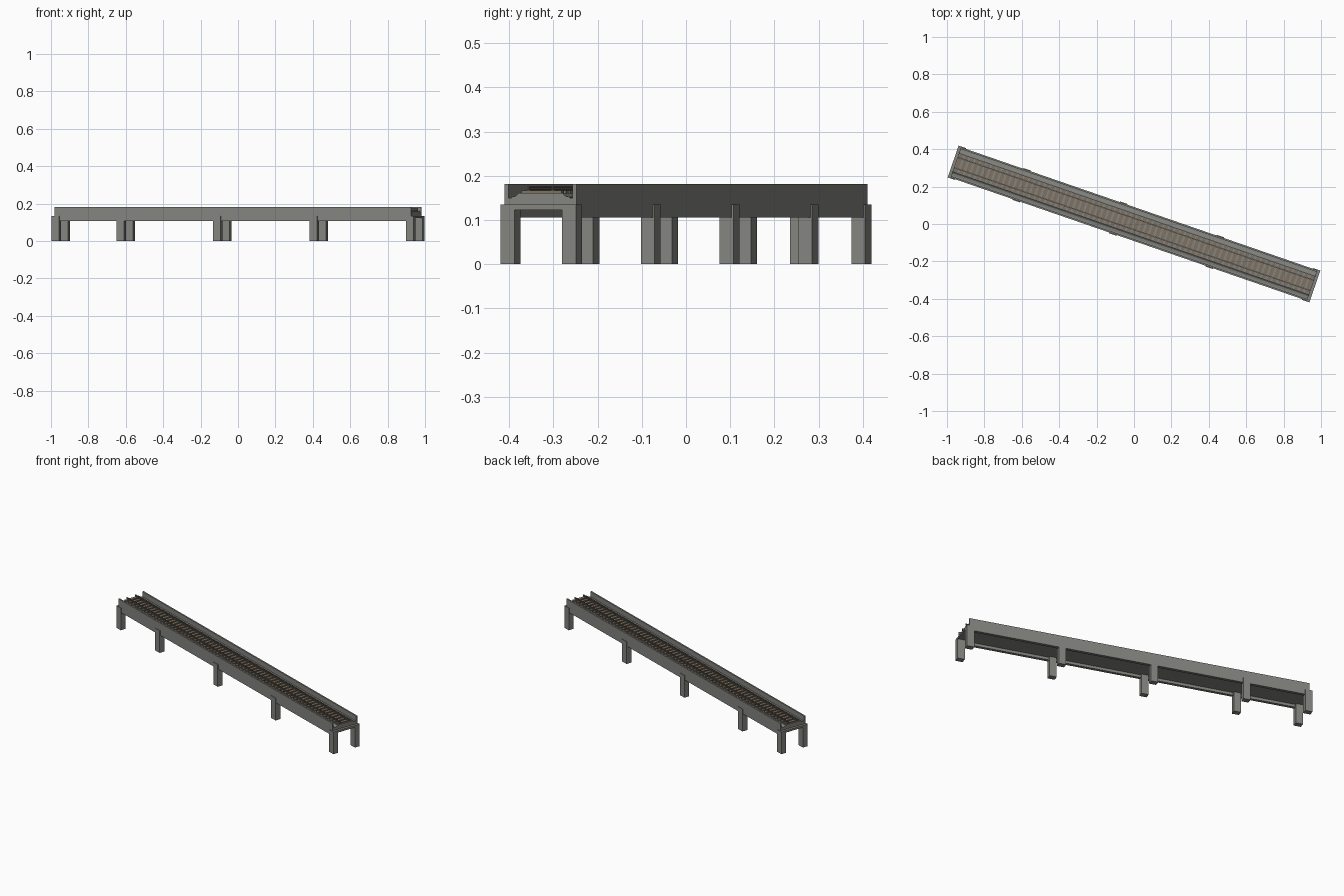
import bpy, bmesh, math
from mathutils import Matrix

old = bpy.data.objects.get("Cube")
if old:
    bpy.data.objects.remove(old)

TURN = Matrix.Rotation(math.radians(-19.05), 4, "Z")
HALF = 1.008          # half length of the span
PIERS = (-1.002, -0.635, -0.088, 0.457, 1.002)


def material(name, rgb):
    m = bpy.data.materials.new(name)
    m.use_nodes = True
    m.diffuse_color = (*rgb, 1)
    m.node_tree.nodes["Principled BSDF"].inputs["Base Color"].default_value = (*rgb, 1)
    return m


concrete = material("concrete grey", (0.23, 0.23, 0.215))
timber = material("sleeper brown", (0.21, 0.165, 0.115))
steel = material("rail grey", (0.13, 0.115, 0.1))


def finish(name, bm, mat):
    bmesh.ops.recalc_face_normals(bm, faces=bm.faces)
    mesh = bpy.data.meshes.new(name)
    bm.to_mesh(mesh)
    bm.free()
    mesh.materials.append(mat)
    ob = bpy.data.objects.new(name, mesh)
    ob.matrix_world = TURN
    bpy.context.collection.objects.link(ob)
    return ob


def box(bm, x, y, z):
    """Add a box from three (low, high) ranges."""
    size = [b - a for a, b in (x, y, z)]
    mid = [(a + b) / 2 for a, b in (x, y, z)]
    bmesh.ops.create_cube(bm, size=1, matrix=Matrix.Translation(mid) @ Matrix.Diagonal((*size, 1)))


def extrude_profile(name, points, mat):
    """Sweep a cross-section (y, z) along the whole span."""
    bm = bmesh.new()
    face = bm.faces.new([bm.verts.new((-HALF, y, z)) for y, z in points])
    out = bmesh.ops.extrude_face_region(bm, geom=[face])
    moved = [v for v in out["geom"] if isinstance(v, bmesh.types.BMVert)]
    bmesh.ops.translate(bm, verts=moved, vec=(2 * HALF, 0, 0))
    return finish(name, bm, mat)


# Side girders: thin parapet above a thicker lower web
for side, label in ((-1, "right"), (1, "left")):
    web = [(0.086, 0.106), (0.086, 0.181), (0.077, 0.181), (0.077, 0.15), (0.068, 0.15), (0.068, 0.106)]
    extrude_profile(label + "_girder", [(side * y, z) for y, z in web], concrete)

# Deck slab with a raised track bed
half_deck = [(0.07, 0.123), (0.07, 0.152), (0.06, 0.154), (0.052, 0.161)]
extrude_profile("deck", half_deck + [(-y, z) for y, z in reversed(half_deck)], concrete)

# Portal piers: two legs and a cross beam
for i, t in enumerate(PIERS):
    bm = bmesh.new()
    span = (t - 0.021, t + 0.021)
    for side in (-1, 1):
        box(bm, span, sorted((side * 0.057, side * 0.09)), (0, 0.135))
    box(bm, span, (-0.057, 0.057), (0.123, 0.135))
    finish(f"pier_{i + 1}", bm, concrete)

# Sleepers
bm = bmesh.new()
count = 66
for i in range(count):
    x = -HALF + (i + 0.5) * 2 * HALF / count
    box(bm, (x - 0.0095, x + 0.0095), (-0.048, 0.048), (0.158, 0.167))
finish("sleepers", bm, timber)

# Rails: foot, web and head
for side, label in ((-1, "right"), (1, "left")):
    bm = bmesh.new()
    for half, low, high in ((0.004, 0.167, 0.169), (0.001, 0.169, 0.173), (0.0022, 0.173, 0.176)):
        box(bm, (-HALF, HALF), (side * 0.029 - half, side * 0.029 + half), (low, high))
    finish(label + "_rail", bm, steel)
